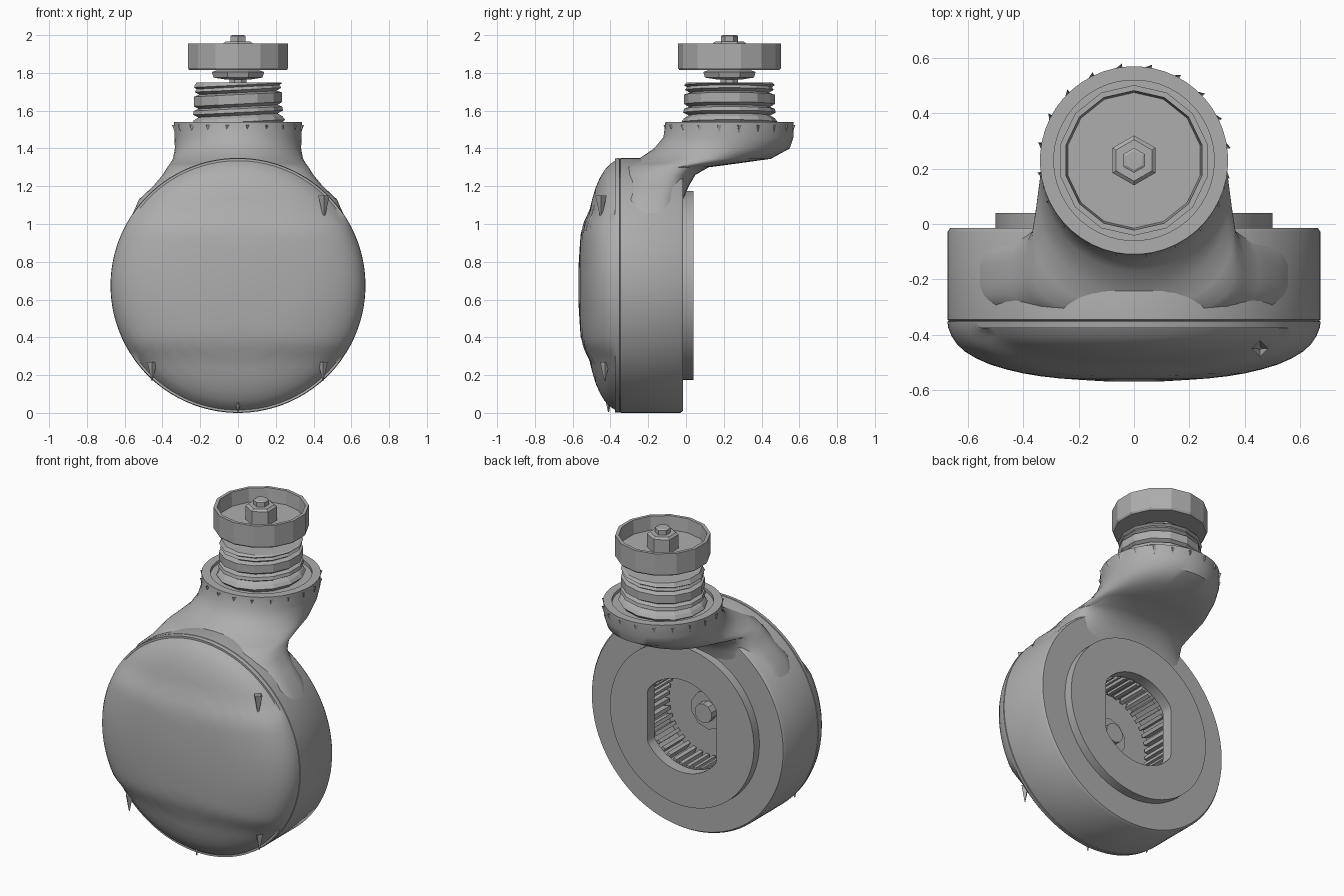
import bpy, bmesh, math
from math import sin, cos, pi
from mathutils import Vector, Matrix

if "Cube" in bpy.data.objects:
    bpy.data.objects.remove(bpy.data.objects["Cube"])

grey = bpy.data.materials.new("plain grey")
grey.use_nodes = True
GREY = (0.42, 0.42, 0.42, 1)
grey.diffuse_color = GREY
bsdf = next(n for n in grey.node_tree.nodes if n.type == 'BSDF_PRINCIPLED')
bsdf.inputs["Base Color"].default_value = GREY
bsdf.inputs["Roughness"].default_value = 0.6

BODY_Z, BODY_R = 0.675, 0.675     # drum centre height and radius
STEM_Y = 0.23                     # vertical axis of the collar, bellows and cap


def finish(name, bm, smooth=None):
    bmesh.ops.recalc_face_normals(bm, faces=bm.faces)
    mesh = bpy.data.meshes.new(name)
    bm.to_mesh(mesh)
    bm.free()
    mesh.materials.append(grey)
    ob = bpy.data.objects.new(name, mesh)
    bpy.context.collection.objects.link(ob)
    if smooth:
        bpy.ops.object.select_all(action='DESELECT')
        ob.select_set(True)
        bpy.context.view_layer.objects.active = ob
        bpy.ops.object.shade_smooth_by_angle(angle=math.radians(smooth))
    return ob


def loft(name, rings, smooth=None):
    """Skin a stack of equal-length point rings and close both ends."""
    bm = bmesh.new()
    loops = [[bm.verts.new(p) for p in ring] for ring in rings]
    n = len(loops[0])
    for a, b in zip(loops, loops[1:]):
        for i in range(n):
            j = (i + 1) % n
            bm.faces.new((a[i], a[j], b[j], b[i]))
    bm.faces.new(loops[0])
    bm.faces.new(loops[-1])
    return finish(name, bm, smooth)


def angles(n):
    return [2 * pi * (i + 0.5) / n for i in range(n)]


def upright(name, profile, sides, smooth=None):
    """Turn a (radius, height) profile around the stem axis."""
    return loft(name, [[Vector((r * cos(a), STEM_Y + r * sin(a), z)) for a in angles(sides)]
                       for r, z in profile], smooth)


def drum_ring(r, y, half_width=9, n=96):
    """Ring facing the front, with optional flat left and right sides."""
    pts = []
    for a in angles(n):
        rr = min(r, half_width / max(abs(cos(a)), 0.001))
        pts.append(Vector((rr * cos(a), y, BODY_Z + rr * sin(a))))
    return pts


# Drum: domed front, seam groove, raised back plate and keyed socket
dome = [(0.02, -0.57), (0.1, -0.569), (0.2, -0.563), (0.27, -0.558), (0.34, -0.55),
        (0.4, -0.54), (0.46, -0.526), (0.52, -0.508), (0.57, -0.486), (0.61, -0.462),
        (0.64, -0.435), (0.66, -0.405), (0.672, -0.375), (BODY_R, -0.352)]
rings = [drum_ring(r, y) for r, y in dome]
for ring in rings[:-2]:
    for p in ring:                # shallow step across the top and bottom of the dome
        t = min(max((abs(p.z - BODY_Z) - 0.29) / 0.12, 0), 1)
        p.y += 0.03 * t * t * (3 - 2 * t)
rings += [drum_ring(r, y) for r, y in
          [(0.668, -0.35), (BODY_R, -0.346), (BODY_R, -0.03), (0.665, -0.015),
           (0.52, -0.015), (0.5, -0.015), (0.5, 0.04)]]
rings += [drum_ring(0.29, 0.04, 0.24), drum_ring(0.29, -0.03, 0.24),
          drum_ring(0.34, -0.03), drum_ring(0.34, -0.27)]
loft("drum_body", rings, 35)

# Inner gear teeth lining the socket
bm = bmesh.new()
for a in angles(40):
    turn = Matrix.Translation((0, -0.15, BODY_Z)) @ Matrix.Rotation(-a, 4, 'Y')
    place = turn @ Matrix.Translation((0.32, 0, 0)) @ Matrix.Diagonal((0.06, 0.2, 0.022, 1))
    bmesh.ops.create_cube(bm, size=1, matrix=place)
finish("socket_teeth", bm)

# Hub on the socket floor
loft("socket_hub", [drum_ring(r, y, n=10) for r, y in
                    [(0.12, -0.28), (0.12, -0.22), (0.06, -0.22), (0.06, -0.17)]])

# Neck: flares out of the drum and leans back into a round collar
sections = [  # height, front y, back y, half width, squareness
    (0.98, -0.34, -0.03, 0.59, 0.5), (1.13, -0.36, -0.015, 0.525, 0.55),
    (1.2, -0.36, 0.015, 0.45, 0.65), (1.26, -0.355, 0.05, 0.4, 0.7),
    (1.3, -0.34, 0.12, 0.375, 0.75), (1.32, -0.3, 0.27, 0.36, 0.85),
    (1.345, -0.25, 0.45, 0.345, 0.95), (1.4, -0.17, 0.55, 0.335, 1),
    (1.46, -0.12, 0.57, 0.337, 1), (1.54, -0.11, 0.57, 0.34, 1),
    (1.54, -0.06, 0.52, 0.29, 1), (1.52, -0.06, 0.52, 0.29, 1)]


def power(v, e):
    return math.copysign(abs(v) ** e, v)


loft("neck_collar", [[Vector((w * power(cos(a), e),
                              (y0 + y1) / 2 + (y1 - y0) / 2 * power(sin(a), e), z))
                      for a in angles(48)] for z, y0, y1, w, e in sections], 40)

# Small pointed notches around the collar and on the drum rim
bm = bmesh.new()
for a in angles(20):
    spot = Vector((0.333 * cos(a), STEM_Y + 0.333 * sin(a), 1.5))
    bmesh.ops.create_cone(bm, segments=3, radius1=0.002, radius2=0.022, depth=0.05,
                          matrix=Matrix.Translation(spot) @ Matrix.Rotation(a, 4, 'Z'))
finish("collar_notches", bm)
bm = bmesh.new()
for x, y, z, size in [(0.455, -0.45, 1.09, 0.03), (0.45, -0.43, 0.22, 0.025),
                      (-0.455, -0.43, 0.22, 0.025), (0, -0.41, 0.045, 0.02)]:
    bmesh.ops.create_cone(bm, segments=4, radius1=0.003, radius2=size, depth=size * 4,
                          matrix=Matrix.Translation((x, y, z)))
finish("rim_notches", bm)

# Ribbed sleeve, with slightly tilted ribs like a coarse thread
sleeve = upright("ribbed_sleeve", [
    (0.23, 1.515), (0.255, 1.54), (0.24, 1.56), (0.215, 1.575), (0.245, 1.59),
    (0.24, 1.61), (0.215, 1.62), (0.24, 1.635), (0.24, 1.685), (0.21, 1.695),
    (0.235, 1.71), (0.225, 1.725), (0.24, 1.735), (0.225, 1.75)], 14)
for v in sleeve.data.vertices:
    v.co.z += 0.05 * v.co.x * (v.co.z < 1.74)

# Spindle and nut under the cap
upright("spindle", [(0.05, 1.74), (0.05, 1.83)], 8)
upright("spindle_nut", [(0.07, 1.765), (0.14, 1.775), (0.15, 1.805), (0.1, 1.82)], 8)

# Open cap with hexagonal hub and bolt head
upright("cap", [(0.05, 1.815), (0.265, 1.815), (0.272, 1.825), (0.272, 1.955),
                (0.252, 1.955), (0.245, 1.87), (0.06, 1.87)], 14)
upright("cap_hub", [(0.09, 1.86), (0.09, 1.955), (0.075, 1.967)], 6)
upright("cap_bolt", [(0.045, 1.95), (0.045, 1.995), (0.035, 2.0)], 6)
